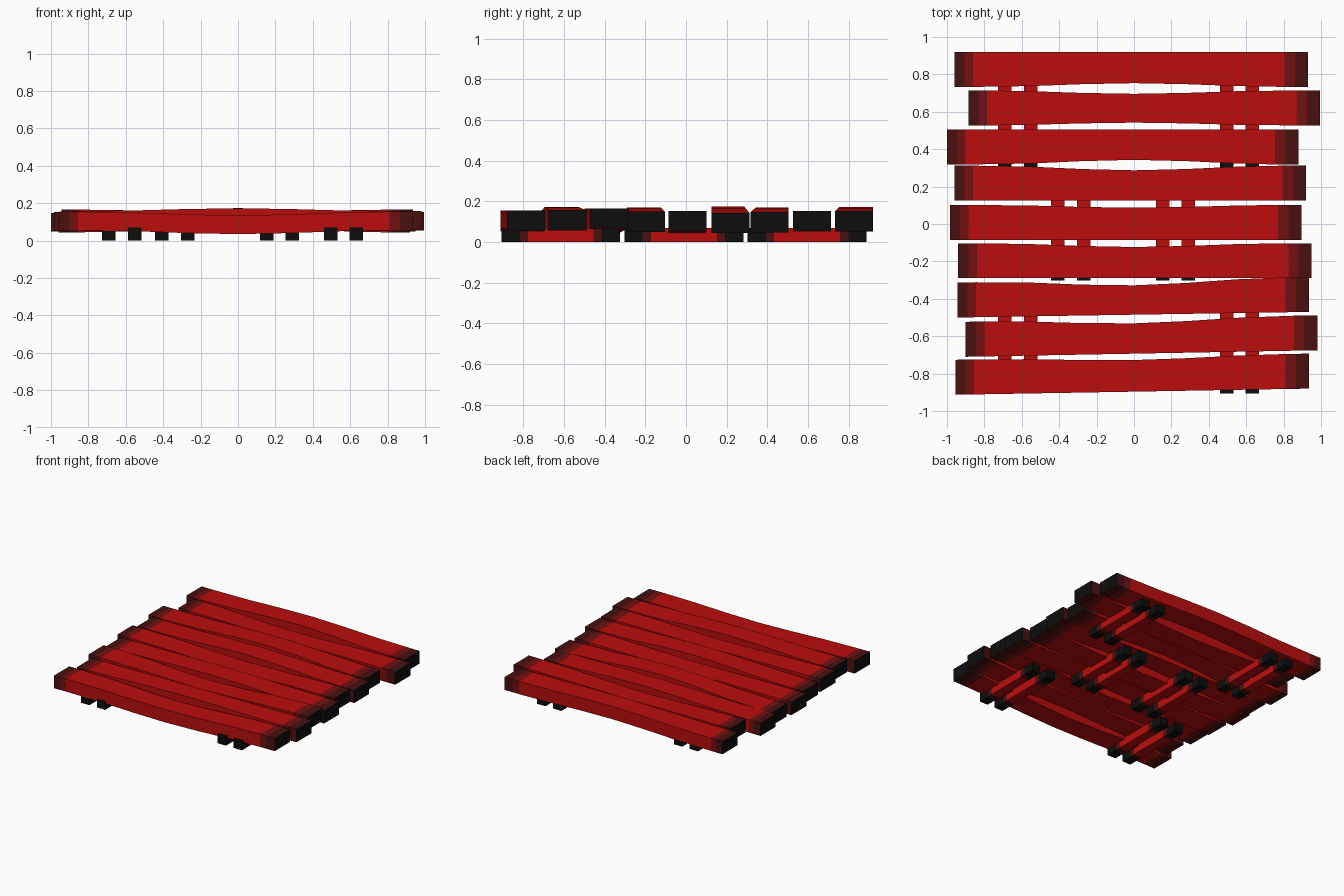
import bpy
import bmesh
from math import cos, pi

cube = bpy.data.objects.get("Cube")
if cube:
    bpy.data.objects.remove(cube)


def material(name, colour):
    mat = bpy.data.materials.new(name)
    mat.use_nodes = True
    mat.diffuse_color = (*colour, 1)
    bsdf = next(n for n in mat.node_tree.nodes if n.type == 'BSDF_PRINCIPLED')
    bsdf.inputs["Base Color"].default_value = (*colour, 1)
    return mat


RED, MAROON, DARK, CHAR = range(4)
MATERIALS = [
    material("red paint", (0.5, 0.004, 0.004)),
    material("maroon paint", (0.17, 0.005, 0.005)),
    material("dark maroon paint", (0.065, 0.005, 0.005)),
    material("charred end", (0.004, 0.004, 0.004)),
]


def beam(name, rings, bands, cap=CHAR):
    """Join rings of four corners into a closed beam, one colour per span."""
    bm = bmesh.new()
    loops = [[bm.verts.new(co) for co in ring] for ring in rings]
    for a, b, colour in zip(loops, loops[1:], bands):
        for i in range(4):
            j = (i + 1) % 4
            bm.faces.new((a[i], a[j], b[j], b[i])).material_index = colour
    for end in (loops[0], loops[-1]):
        bm.faces.new(end).material_index = cap
    bmesh.ops.recalc_face_normals(bm, faces=bm.faces[:])
    mesh = bpy.data.meshes.new(name)
    bm.to_mesh(mesh)
    bm.free()
    for mat in MATERIALS:
        mesh.materials.append(mat)
    obj = bpy.data.objects.new(name, mesh)
    bpy.context.collection.objects.link(obj)


def bow(x):
    """Weight of the bend, greatest at the middle of a plank."""
    return 0.5 + 0.5 * cos(pi * min(1, abs(x) / 0.8))


def plank(name, x0, x1, y_left, y_right, pinch_front, pinch_back, z, lift):
    inner = [-0.55, -0.28, 0, 0.28, 0.55]
    xs = [x0, x0 + 0.055, x0 + 0.1, *inner, x1 - 0.125, x1 - 0.07, x1]
    rings = []
    for x in xs:
        y = y_left + (y_right - y_left) * (x - x0) / (x1 - x0)
        w = bow(x)
        front, back = y + pinch_front * w, y + 0.187 - pinch_back * w
        low = z + lift * w
        high = low + 0.1
        rings.append([(x, front, low), (x, back, low), (x, back, high), (x, front, high)])
    bands = [DARK, MAROON] + [RED] * (len(inner) + 1) + [MAROON, DARK]
    beam(name, rings, bands)


# Deck planks, back to front: ends, front edge at each end, pinch, height, bend
PLANKS = [
    (-0.96, 0.93, 0.733, 0.733, 0.02, 0, 0.052, 0.02),
    (-0.885, 0.995, 0.527, 0.527, 0.015, 0.018, 0.054, -0.015),
    (-1.0, 0.88, 0.318, 0.318, 0.025, 0, 0.048, 0.022),
    (-0.96, 0.92, 0.125, 0.125, 0, 0.025, 0.044, 0.03),
    (-0.985, 0.895, -0.085, -0.085, 0, 0.015, 0.053, -0.012),
    (-0.94, 0.95, -0.29, -0.29, 0, 0.02, 0.05, 0.02),
    (-0.945, 0.935, -0.5, -0.47, 0, 0.03, 0.066, -0.02),
    (-0.9, 0.98, -0.71, -0.675, 0, 0.025, 0.058, 0.015),
    (-0.955, 0.935, -0.913, -0.88, 0, 0.018, 0.055, -0.02),
]
for i, p in enumerate(PLANKS, 1):
    plank(f"deck_plank_{i}", *p)


# Support cleats in pairs under the deck
def cleat(name, x, y0, y1):
    ys = [y0, y0 + 0.09, y0 + 0.13, y1 - 0.13, y1 - 0.09, y1]
    rings = [[(x - 0.036, y, 0), (x + 0.036, y, 0), (x + 0.036, y, 0.07), (x - 0.036, y, 0.07)]
             for y in ys]
    beam(name, rings, [CHAR, DARK, RED, DARK, CHAR])


OUTER = (-0.69, -0.553, 0.495, 0.633)
MIDDLE = (-0.407, -0.269, 0.153, 0.291)
for row, xs, y0, y1 in (("front", OUTER, -0.907, -0.325),
                        ("middle", MIDDLE, -0.303, 0.282),
                        ("back", OUTER, 0.303, 0.888)):
    for i, x in enumerate(xs, 1):
        cleat(f"{row}_cleat_{i}", x, y0, y1)
